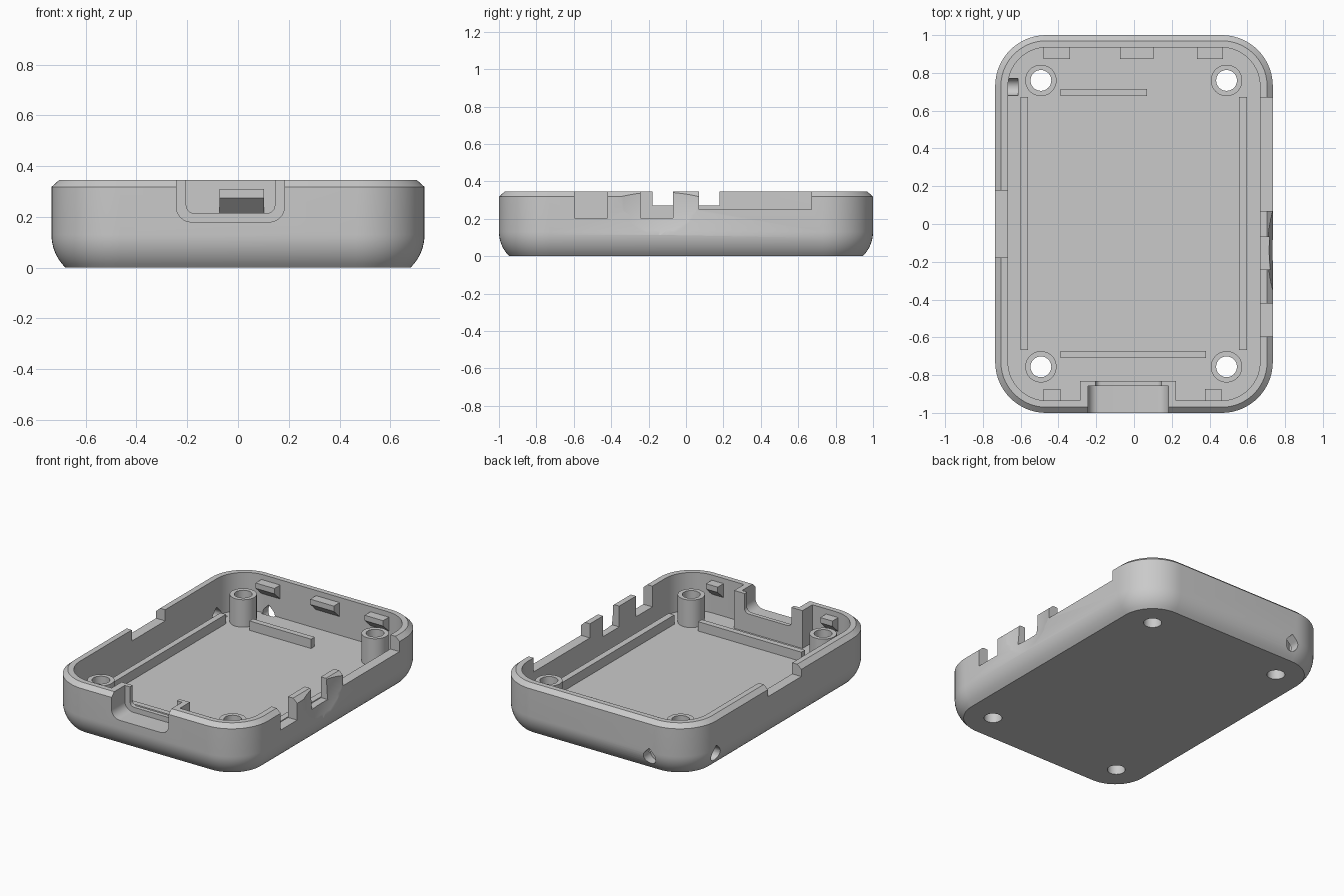
import bpy, bmesh, math
from mathutils import Matrix

if "Cube" in bpy.data.objects:
    bpy.data.objects.remove(bpy.data.objects["Cube"])

H = 0.345          # rim height
FLOOR = 0.09       # inside floor level

grey = bpy.data.materials.new("light grey plastic")
grey.diffuse_color = (0.59, 0.59, 0.59, 1)
grey.use_nodes = True
grey.node_tree.nodes["Principled BSDF"].inputs["Base Color"].default_value = grey.diffuse_color


def loft(name, loops):
    """Closed solid through rings of equal point count."""
    bm = bmesh.new()
    rings = [[bm.verts.new(p) for p in loop] for loop in loops]
    n = len(rings[0])
    for a, b in zip(rings, rings[1:]):
        for i in range(n):
            j = (i + 1) % n
            bm.faces.new((a[i], a[j], b[j], b[i]))
    bm.faces.new(rings[0][::-1])
    bm.faces.new(rings[-1])
    bmesh.ops.recalc_face_normals(bm, faces=bm.faces[:])
    me = bpy.data.meshes.new(name)
    bm.to_mesh(me)
    bm.free()
    me.materials.append(grey)
    ob = bpy.data.objects.new(name, me)
    bpy.context.collection.objects.link(ob)
    return ob


def rounded(hx, hy, r, n=14):
    pts = []
    for k, (sx, sy) in enumerate(((1, 1), (-1, 1), (-1, -1), (1, -1))):
        for i in range(n + 1):
            a = math.pi / 2 * (k + i / n)
            pts.append((sx * (hx - r) + r * math.cos(a), sy * (hy - r) + r * math.sin(a)))
    return pts


def box(name, x0, x1, y0, y1, z0, z1):
    ring = ((x0, y0), (x1, y0), (x1, y1), (x0, y1))
    return loft(name, [[(x, y, z) for x, y in ring] for z in (z0, z1)])


def along_y(name, profile, y0, y1):
    return loft(name, [[(x, y, z) for x, z in profile] for y in (y0, y1)])


def circle(x, y, r, z, n=40):
    return [(x + r * math.cos(math.tau * i / n), y + r * math.sin(math.tau * i / n), z) for i in range(n)]


def cut(targets, cutter):
    for ob in targets:
        bpy.context.view_layer.objects.active = ob
        m = ob.modifiers.new("cut", 'BOOLEAN')
        m.operation, m.solver, m.object = 'DIFFERENCE', 'EXACT', cutter
        bpy.ops.object.modifier_apply(modifier=m.name)
    bpy.data.objects.remove(cutter)


# outer shell: curved lower edge, straight wall, chamfered rim
ZR, R = 0.13, 0.181
levels = []
for i in range(9):
    z = ZR * i / 8
    levels.append((R - math.sqrt(R * R - (ZR - z) ** 2), z))
levels += [(0, 0.318), (0.03, H)]
shell = loft("case_shell", [[(x, y, z) for x, y in rounded(0.735 - d, 1 - d, 0.27 - d)]
                            for d, z in levels])
cut([shell], loft("cavity", [[(x, y, z) for x, y in rounded(0.667, 0.935, 0.205)]
                             for z in (FLOOR, 0.5)]))

# thick block behind the front connector opening
block = box("front_port_block", -0.287, 0.222, -0.95, -0.83, FLOOR - 0.01, H)

# front connector: wide outer recess, narrower through opening
for x0, x1, z0, r, y1 in ((-0.243, 0.183, 0.18, 0.06, -0.858),
                          (-0.204, 0.145, 0.215, 0.03, -0.7)):
    cx, hx, hz = (x0 + x1) / 2, (x1 - x0) / 2, 0.3
    prof = [(cx + x, z0 + hz + z) for x, z in rounded(hx, hz, r, 8)]
    for target in (shell, block):
        cut([target], along_y("port_cutter", prof, -1.2, y1))

# shallow dish on the right wall
dish_mesh = bpy.data.meshes.new("dish_cutter")
bm = bmesh.new()
bmesh.ops.create_uvsphere(bm, u_segments=128, v_segments=96, radius=0.8)
bmesh.ops.transform(bm, matrix=Matrix.Translation((1.507, -0.14, 0.32)), verts=bm.verts[:])
bm.to_mesh(dish_mesh)
bm.free()
dish = bpy.data.objects.new("dish_cutter", dish_mesh)
bpy.context.collection.objects.link(dish)
cut([shell], dish)

# side wall notches
for x0, x1, y0, y1, z in ((0.6, 0.9, -0.595, -0.42, 0.205),
                          (0.6, 0.9, -0.242, -0.07, 0.205),
                          (0.6, 0.9, 0.07, 0.67, 0.25),
                          (-0.9, -0.6, -0.178, 0.178, 0.27)):
    cut([shell], box("notch_cutter", x0, x1, y0, y1, z, 0.6))

# teardrop holes in the back and left walls
r = 0.045
tear = [(r * math.cos(a), r * math.sin(a))
        for a in (math.radians(135 + 270 * i / 24) for i in range(25))] + [(0, r * 1.414)]
cut([shell], along_y("back_hole", [(-0.425 + u, 0.09 + v) for u, v in tear], 0.92, 1.1))
cut([shell], loft("left_hole", [[(x, 0.725 + u, 0.09 + v) for u, v in tear] for x in (-0.9, -0.615)]))

# screw standoffs with holes through the floor
posts = []
for x in (-0.493, 0.49):
    for y in (-0.756, 0.76):
        post = loft("standoff", [circle(x, y, 0.083, z) for z in (FLOOR - 0.01, 0.275)])
        posts.append(post)
        for target in (shell, post):
            cut([target], loft("screw_hole", [circle(x, y, 0.055, z) for z in (-0.2, 0.6)]))

# floor ribs
for name, x0, x1, y0, y1 in (("left_rib", -0.602, -0.562, -0.668, 0.673),
                             ("right_rib", 0.555, 0.597, -0.668, 0.673),
                             ("front_rib", -0.39, 0.38, -0.71, -0.672),
                             ("back_rib", -0.39, 0.07, 0.678, 0.716)):
    box(name, x0, x1, y0, y1, FLOOR - 0.01, 0.153)

# snap clips with sloped undersides
for x0, x1, s in ((-0.48, -0.34, 1), (-0.073, 0.103, 1), (0.333, 0.47, 1),
                  (-0.48, -0.39, -1), (0.375, 0.462, -1)):
    prof = ((0.945, 0.207), (0.935, 0.216), (0.873, 0.274), (0.873, 0.31), (0.945, 0.31))
    loft("snap_clip", [[(x, s * y, z) for y, z in prof] for x in (x0, x1)])

# smooth the curved parts, keep edges crisp
bpy.ops.object.select_all(action='DESELECT')
for ob in [shell, block] + posts:
    ob.select_set(True)
bpy.context.view_layer.objects.active = shell
bpy.ops.object.shade_smooth_by_angle(angle=math.radians(20))
